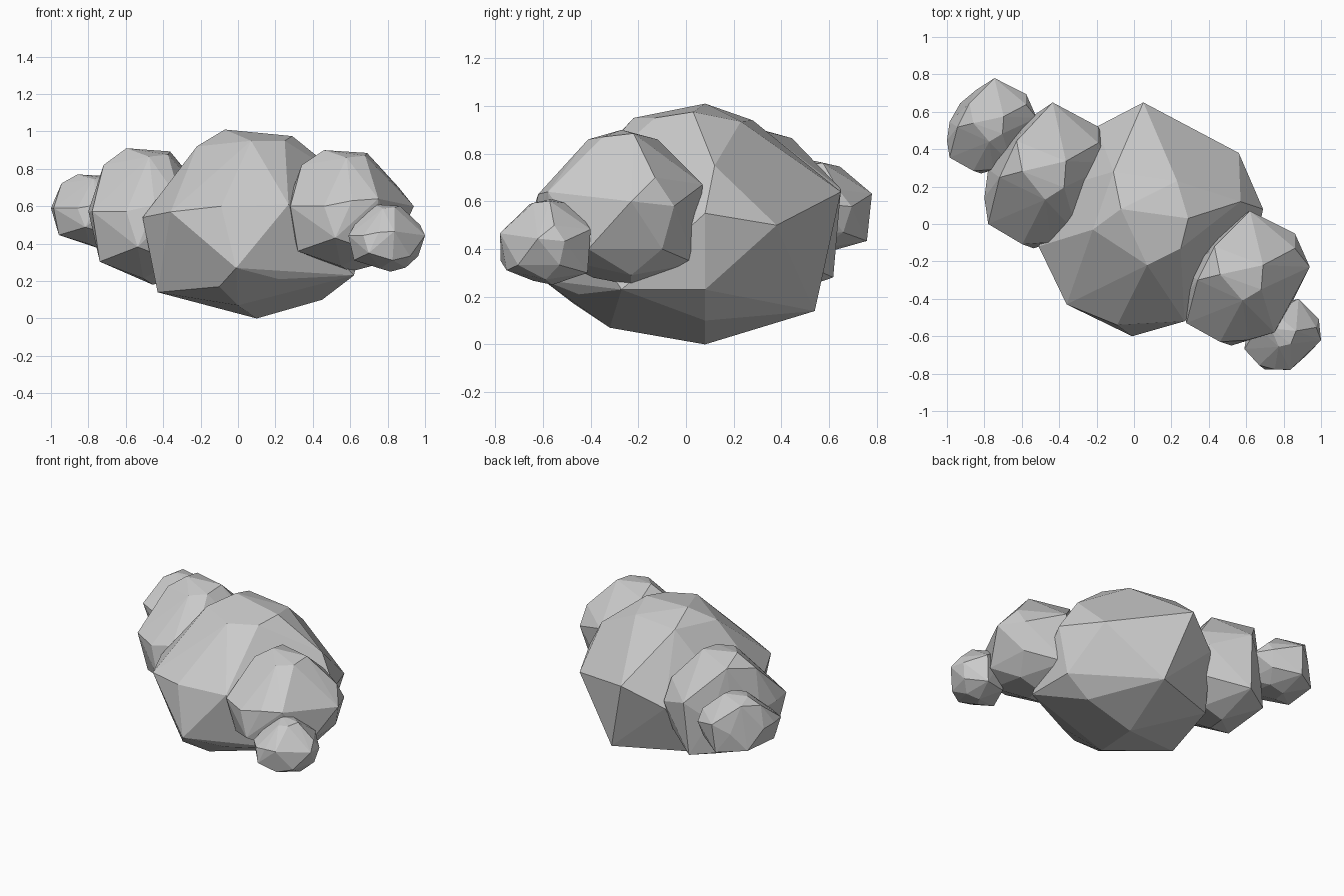
import bpy, bmesh
from math import radians
from mathutils import Vector, Matrix

# corner points of the large middle lump
CORE = [
    (-.07, .08, 1.01), (.29, .03, .975), (.25, -.13, .95), (.07, -.22, .95),
    (-.11, .28, .94), (-.22, -.03, .92), (.23, .23, .935), (.05, .65, .64),
    (.56, .38, .50), (.69, .08, .55), (.57, .12, .75), (.27, -.52, .61),
    (-.09, -.54, .60), (-.01, -.60, .27), (-.36, -.43, .57), (-.51, -.12, .54),
    (-.43, -.13, .14), (-.10, -.47, .17), (.22, -.45, .21), (.62, -.27, .23),
    (.62, .08, .23), (.45, .08, .10), (.10, .08, 0), (0, -.32, .07),
    (.20, .54, .14), (-.20, .52, .50), (-.30, .35, .16), (-.38, .20, .60)]

# corner points of the smaller lump, reused for every puff
PUFF = [
    (.43, -.12, .86), (.46, -.27, .90), (.58, -.41, .86), (.68, -.35, .87),
    (.69, -.22, .885), (.34, -.30, .82), (.86, -.13, .70), (.62, .07, .67),
    (.86, -.05, .58), (.94, -.23, .60), (.75, -.58, .64), (.46, -.63, .60),
    (.52, -.65, .43), (.28, -.53, .60), (.26, -.40, .60), (.28, -.26, .58),
    (.48, -.02, .56), (.32, -.48, .36), (.61, -.62, .63), (.83, -.10, .40),
    (.85, -.41, .40), (.60, .04, .34), (.36, -.12, .36), (.72, -.54, .36),
    (.60, -.23, .25), (.55, -.39, .28), (.75, -.23, .29)]


def hull(name, pts):
    bm = bmesh.new()
    for p in pts:
        bm.verts.new(p)
    bmesh.ops.convex_hull(bm, input=bm.verts[:])
    bmesh.ops.delete(bm, geom=[v for v in bm.verts if not v.link_faces], context='VERTS')
    # merge nearly flat neighbours into larger facets
    bmesh.ops.dissolve_limit(bm, angle_limit=radians(3), verts=bm.verts[:], edges=bm.edges[:])
    bmesh.ops.recalc_face_normals(bm, faces=bm.faces[:])
    me = bpy.data.meshes.new(name)
    bm.to_mesh(me)
    bm.free()
    bpy.context.collection.objects.link(bpy.data.objects.new(name, me))


def puff(name, lo, hi, turn=0):
    """Turn the puff about z, then fit it between two corners."""
    rot = Matrix.Rotation(radians(turn), 3, 'Z')
    pts = [rot @ Vector(p) for p in PUFF]
    a = [min(p[i] for p in pts) for i in range(3)]
    b = [max(p[i] for p in pts) for i in range(3)]
    hull(name, [[lo[i] + (p[i] - a[i]) / (b[i] - a[i]) * (hi[i] - lo[i])
                 for i in range(3)] for p in pts])


# cloud lumps
hull("cloud_core", CORE)
puff("left_puff", (-.80, -.13, .18), (-.11, .65, .91))
puff("far_left_puff", (-1, .27, .38), (-.52, .78, .77))
puff("right_puff", (.26, -.65, .25), (.94, .07, .90))
puff("far_right_puff", (.59, -.78, .25), (1, -.40, .61), -18)
